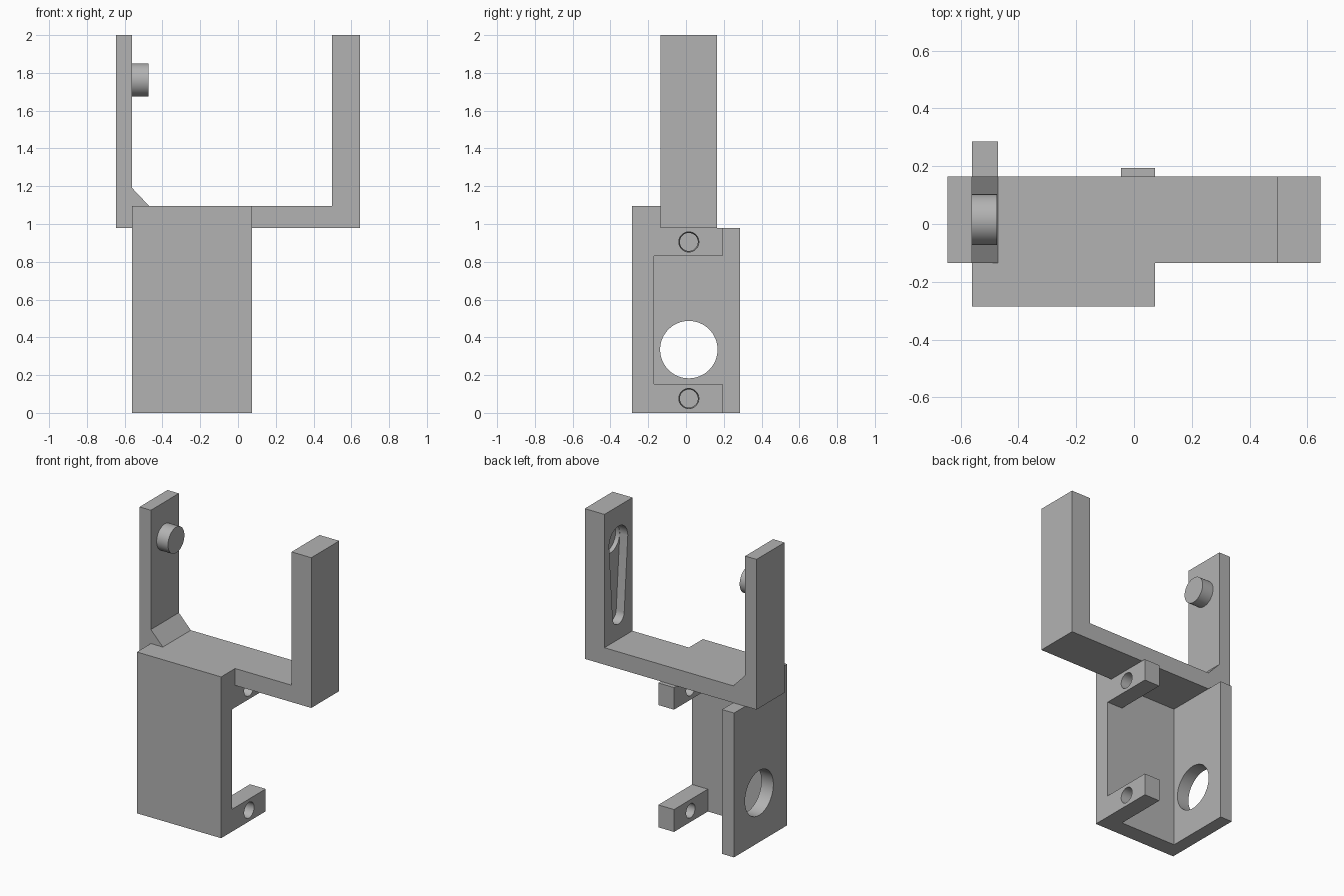
import bpy
import bmesh
from math import cos, sin, acos, pi
from mathutils import Vector

cube = bpy.data.objects.get("Cube")
if cube:
    bpy.data.objects.remove(cube, do_unlink=True)

grey = bpy.data.materials.new("plain grey")
grey.use_nodes = True
COLOUR = (0.45, 0.45, 0.45, 1)
grey.diffuse_color = COLOUR
grey.node_tree.nodes["Principled BSDF"].inputs["Base Color"].default_value = COLOUR


def loft(name, rings):
    """Solid through matching rings of points, capped at both ends."""
    bm = bmesh.new()
    loops = [[bm.verts.new(p) for p in ring] for ring in rings]
    n = len(loops[0])
    for a, b in zip(loops, loops[1:]):
        for i in range(n):
            j = (i + 1) % n
            bm.faces.new((a[i], a[j], b[j], b[i]))
    bm.faces.new(loops[0])
    bm.faces.new(loops[-1])
    bmesh.ops.recalc_face_normals(bm, faces=bm.faces)
    mesh = bpy.data.meshes.new(name)
    bm.to_mesh(mesh)
    bm.free()
    mesh.materials.append(grey)
    obj = bpy.data.objects.new(name, mesh)
    bpy.context.collection.objects.link(obj)
    return obj


def along_x(name, outline, x0, x1):
    return loft(name, [[Vector((x, y, z)) for y, z in outline] for x in (x0, x1)])


def along_y(name, outline, y0, y1):
    return loft(name, [[Vector((x, y, z)) for x, z in outline] for y in (y0, y1)])


def rect(a0, a1, b0, b1):
    return [(a0, b0), (a1, b0), (a1, b1), (a0, b1)]


def circle(y, z, r, start=0, sweep=2 * pi, n=64):
    return [(y + r * cos(start + sweep * i / n), z + r * sin(start + sweep * i / n))
            for i in range(n)]


def activate(obj):
    bpy.ops.object.select_all(action='DESELECT')
    obj.select_set(True)
    bpy.context.view_layer.objects.active = obj


def cut(obj, cutter):
    mod = obj.modifiers.new("cut", 'BOOLEAN')
    mod.operation = 'DIFFERENCE'
    mod.solver = 'EXACT'
    mod.object = cutter
    activate(obj)
    bpy.ops.object.modifier_apply(modifier=mod.name)
    bpy.data.objects.remove(cutter, do_unlink=True)


LEFT, RIGHT = -0.56, 0.073        # sides of the lower body
FRONT, INNER = -0.285, -0.17      # front plate thickness
SHELF, TOP = 0.98, 1.095          # crossbar bottom and top
FORK = (-0.135, 0.165)            # fork depth
MID = sum(FORK) / 2
PIN_Z = 1.763

# Fork: crossbar, two uprights and the gusset in one profile
fork = along_y("fork", [
    (-0.645, SHELF), (0.645, SHELF), (0.645, 2), (0.497, 2), (0.497, TOP),
    (-0.47, TOP), (LEFT, TOP + 0.095), (LEFT, 2), (-0.645, 2)], *FORK)

# Tapered keyway with a deeper round seat in the thick upright
big, small, low = 0.1, 0.062, 1.26
tilt = acos((big - small) / (PIN_Z - low))
top_arc = circle(MID, PIN_Z, big, pi / 2 - (pi - tilt), 2 * (pi - tilt))
low_arc = circle(MID, low, small, -pi / 2 - tilt, 2 * tilt, 32)
cut(fork, along_x("keyway_cutter", top_arc + low_arc, 0.45, 0.557))
cut(fork, along_x("seat_cutter", circle(MID, PIN_Z, big - 0.002), 0.45, 0.587))

# Round pin on the thin upright
pin = along_x("pin", circle(MID, PIN_Z, 0.088), LEFT, -0.475)

# Front plate with the ledge that meets the crossbar
along_x("front_plate", [
    (FRONT, 0), (INNER, 0), (INNER, SHELF), (FORK[0], SHELF),
    (FORK[0], TOP), (FRONT, TOP)], LEFT, RIGHT)

# Side wall with its large round opening
wall = along_x("side_wall", rect(INNER, 0.285, 0, SHELF), LEFT, -0.47)
cut(wall, along_x("opening_cutter", circle(MID, 0.335, 0.152), -0.7, -0.4))

# Two mounting arms with slightly tapered screw holes
arms = []
for name, z0, z1 in (("lower_arm", 0, 0.152), ("upper_arm", 0.83, SHELF)):
    arm = along_x(name, rect(INNER, 0.193, z0, z1), -0.045, RIGHT)
    z = (z0 + z1) / 2
    hole = loft("hole_cutter", [
        [Vector((x, y, h)) for y, h in circle(MID, z, r, n=48)]
        for x, r in ((-0.06, 0.047), (0.09, 0.054))])
    cut(arm, hole)
    arms.append(arm)

# Smooth the round surfaces only
for obj in [fork, pin, wall] + arms:
    activate(obj)
    bpy.ops.object.shade_smooth_by_angle(angle=0.5)
